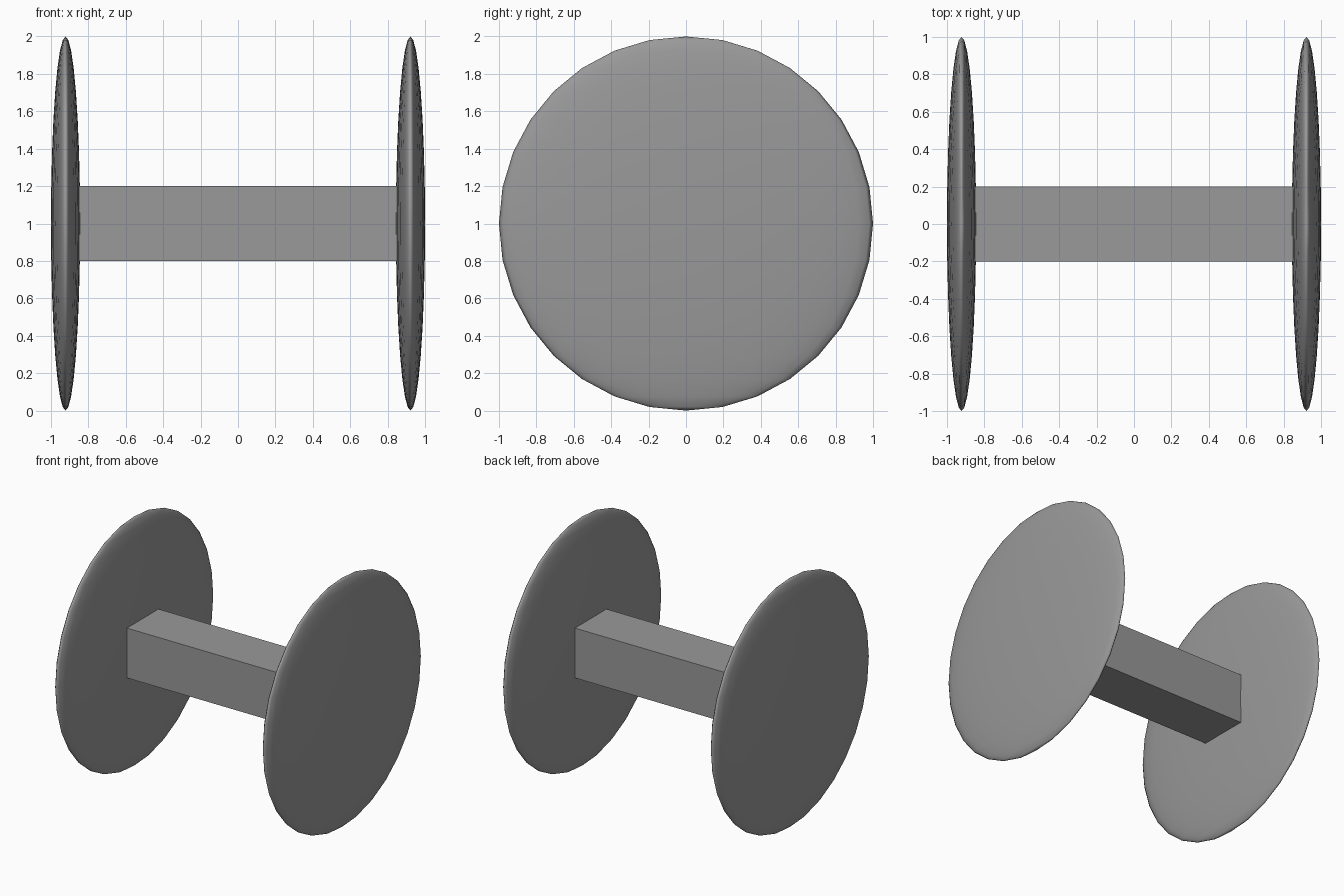
import bpy

if "Cube" in bpy.data.objects:
    bpy.data.objects.remove(bpy.data.objects["Cube"])

grey = bpy.data.materials.new("mid grey")
grey.diffuse_color = (0.32, 0.32, 0.325, 1)
grey.use_nodes = True
grey.node_tree.nodes["Principled BSDF"].inputs["Base Color"].default_value = grey.diffuse_color


def finish(name, scale):
    ob = bpy.context.object
    ob.name = name
    ob.scale = scale
    bpy.ops.object.transform_apply(location=False, rotation=False, scale=True)
    ob.data.materials.append(grey)
    return ob


# Square axle bar joining the two wheels
bpy.ops.mesh.primitive_cube_add(size=1, location=(0, 0, 1))
finish("axle_bar", (1.84, 0.4, 0.4))

# Lens-shaped wheels: flattened spheres
for side, x in (("left", -0.922), ("right", 0.922)):
    bpy.ops.mesh.primitive_uv_sphere_add(segments=32, ring_count=16, radius=1,
                                         location=(x, 0, 1))
    finish(side + "_wheel", (0.078, 1, 1))
    bpy.ops.object.shade_smooth()
